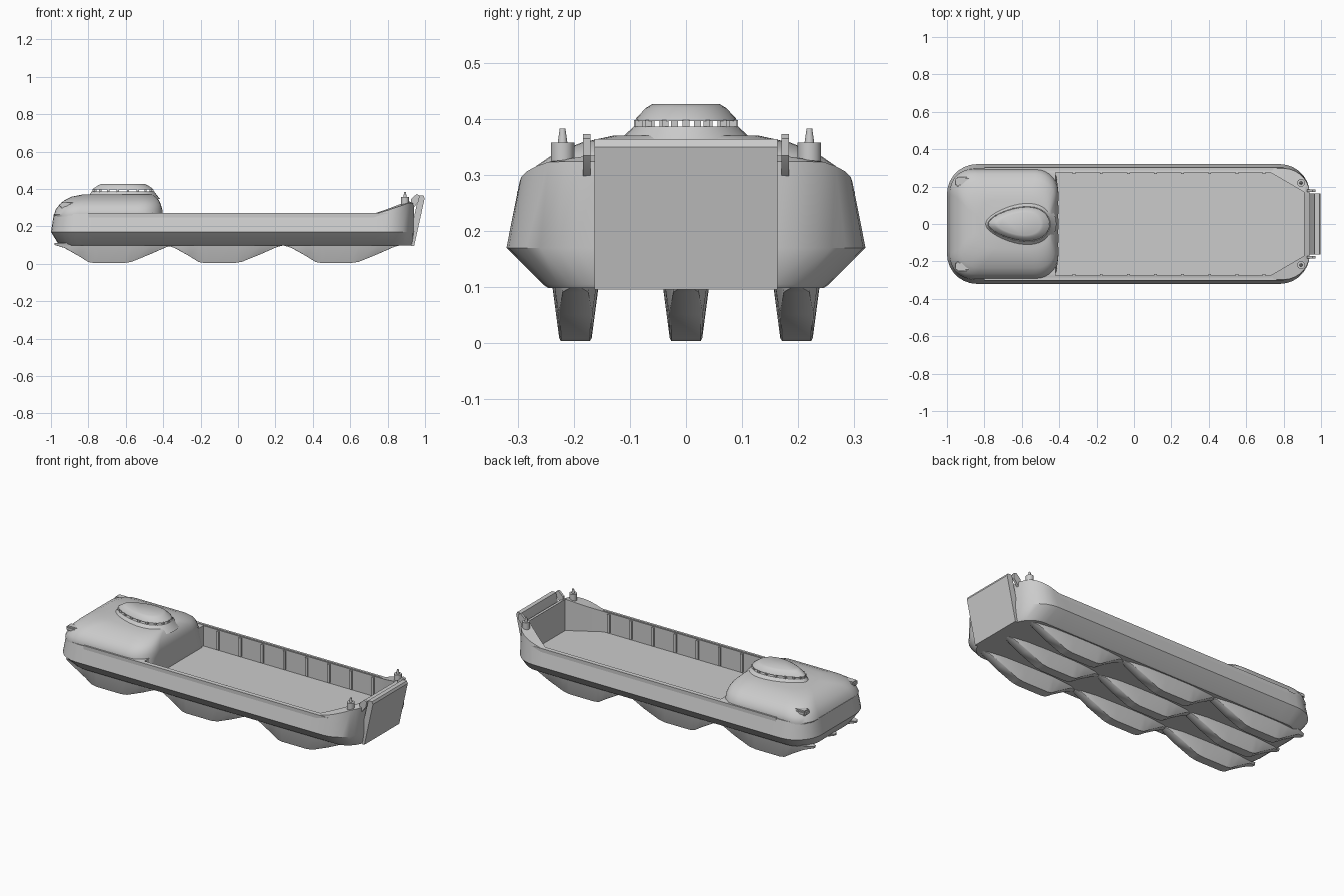
import bpy, bmesh, math
from mathutils import Vector

if "Cube" in bpy.data.objects:
    bpy.data.objects.remove(bpy.data.objects["Cube"])


def finish(name, bm, angle=32):
    bmesh.ops.remove_doubles(bm, verts=bm.verts, dist=0.0004)
    bmesh.ops.recalc_face_normals(bm, faces=bm.faces)
    me = bpy.data.meshes.new(name)
    bm.to_mesh(me)
    bm.free()
    ob = bpy.data.objects.new(name, me)
    bpy.context.collection.objects.link(ob)
    bpy.ops.object.select_all(action='DESELECT')
    ob.select_set(True)
    bpy.context.view_layer.objects.active = ob
    bpy.ops.object.shade_smooth_by_angle(angle=math.radians(angle))
    return ob


def loft(name, rings, angle=32):
    bm = bmesh.new()
    loops = [[bm.verts.new(p) for p in r] for r in rings]
    n = len(rings[0])
    for a, b in zip(loops, loops[1:]):
        for i in range(n):
            j = (i + 1) % n
            bm.faces.new((a[i], a[j], b[j], b[i]))
    bm.faces.new(loops[0])
    bm.faces.new(loops[-1])
    return finish(name, bm, angle)


def outline(z, x0, x1, hy, r, n=24, k=7):
    # rounded rectangle with evenly split sides
    corners = [(x1 - r, -hy + r, -90), (x1 - r, hy - r, 0), (x0 + r, hy - r, 90), (x0 + r, -hy + r, 180)]
    pts = []
    for c, (cx, cy, a0) in enumerate(corners):
        arc = [Vector((cx + r * math.cos(math.radians(a0 + 90 * i / k)),
                       cy + r * math.sin(math.radians(a0 + 90 * i / k)), z)) for i in range(k + 1)]
        nx, ny, na = corners[(c + 1) % 4]
        end = Vector((nx + r * math.cos(math.radians(na)), ny + r * math.sin(math.radians(na)), z))
        pts += arc + [arc[-1].lerp(end, i / n) for i in range(1, n)]
    return pts


def box(bm, c, s):
    vs = bmesh.ops.create_cube(bm, size=1)['verts']
    for v in vs:
        v.co = Vector(c) + Vector((v.co.x * s[0], v.co.y * s[1], v.co.z * s[2]))
    return vs


def prism(name, profile, y0, y1):
    # side profile (x, z) extruded across y
    return loft(name, [[(x, y, z) for x, z in profile] for y in (y0, y1)], 20)


# Hull with open cargo well and raised stern rim
def rise(x):
    return 0.065 * min(max((x - 0.74) / 0.17, 0), 1)


def well_point(p, z=None):
    x = min(max(p.x, -0.42), 0.91)
    lim = 0.275 - 0.105 * max(0, (x - 0.73) / 0.18)
    return Vector((x, min(max(p.y, -lim), lim), 0.27 + rise(x) if z is None else z))


rim = outline(0.265, -0.985, 0.94, 0.297, 0.14)
inner = [well_point(p) for p in rim]
for p in rim:
    p.z += rise(p.x) * 0.9
floor = [well_point(p, 0.15) for p in rim]
loft("hull", [outline(0.098, -0.95, 0.93, 0.245, 0.12),
              outline(0.105, -0.96, 0.935, 0.255, 0.13),
              outline(0.17, -1.0, 0.94, 0.32, 0.16),
              rim, inner, floor])

# Raised bow deckhouse
loft("bow_deckhouse", [outline(z, a, b, h, r) for z, a, b, h, r in (
    (0.14, -0.9, -0.415, 0.26, 0.005), (0.262, -0.984, -0.405, 0.294, 0.12),
    (0.29, -0.975, -0.405, 0.285, 0.12), (0.315, -0.955, -0.412, 0.268, 0.11),
    (0.338, -0.93, -0.422, 0.235, 0.1), (0.358, -0.89, -0.44, 0.185, 0.1),
    (0.37, -0.83, -0.455, 0.13, 0.09))], 40)


# Egg-shaped lookout turret: skirt, slit posts and roof
def egg(z, a, b, n=40):
    return [(-0.615 + a * math.cos(t), b * math.sin(t) * (1 + 0.3 * math.cos(t)), z)
            for t in (2 * math.pi * i / n for i in range(n))]


loft("turret_skirt", [egg(0.345, 0.2, 0.13), egg(0.368, 0.18, 0.108), egg(0.386, 0.167, 0.09)])
loft("turret_roof", [egg(0.396, 0.164, 0.087), egg(0.402, 0.158, 0.085), egg(0.42, 0.132, 0.068),
                     egg(0.426, 0.118, 0.058)], 40)
bm = bmesh.new()
for x, y, z in egg(0.391, 0.158, 0.084, 18):
    box(bm, (x, y, z), (0.012, 0.012, 0.014))
finish("turret_posts", bm)

# Stern loading ramp
prism("loading_ramp", [(0.925, 0.096), (0.942, 0.096), (0.998, 0.35), (0.992, 0.364), (0.966, 0.364), (0.93, 0.2)],
      -0.163, 0.163)

# Nine boat-shaped floats under the hull
stations = ((-0.29, 0.1, 0.008), (-0.24, 0.085, 0.028), (-0.16, 0.04, 0.036), (-0.11, 0.008, 0.04),
            (-0.08, 0.003, 0.041), (0.08, 0.003, 0.041), (0.12, 0.009, 0.04), (0.22, 0.05, 0.037),
            (0.31, 0.09, 0.025), (0.35, 0.1, 0.008))
for i, cx in enumerate((-0.69, -0.1, 0.525)):
    for j, cy in enumerate((-0.197, 0, 0.197)):
        rings = []
        for dx, z, w in stations:
            d = 0.112 - z
            low = w - 0.11 * d
            half = [(w + 0.004, 0.112), (w, 0.1 if z < 0.09 else 0.111), (low, z + 0.06 * d),
                    (low * 0.9, z + 0.01 * d)]
            sec = half + [(-y, h) for y, h in reversed(half)]
            rings.append([(cx + dx, cy + y, h) for y, h in sec])
        loft(f"float_{i}_{j}", rings, 40)

# Fittings repeated on both sides
for s, side in ((-1, "left"), (1, "right")):
    # ramp hinge plates
    prism(f"hinge_plate_{side}", [(0.925, 0.29), (0.94, 0.30), (0.968, 0.335), (0.97, 0.365), (0.955, 0.373),
                                  (0.925, 0.345)], s * 0.17, s * 0.184)
    # bollard with antenna spike
    bm = bmesh.new()
    for r1, r2, z0, z1 in ((0.021, 0.021, 0.315, 0.358), (0.009, 0.005, 0.355, 0.383)):
        vs = bmesh.ops.create_cone(bm, cap_ends=True, segments=14, radius1=r1, radius2=r2, depth=z1 - z0)['verts']
        bmesh.ops.translate(bm, verts=vs, vec=(0.893, s * 0.22, (z0 + z1) / 2))
    finish(f"bollard_{side}", bm)
    # ribs inside the cargo well
    bm = bmesh.new()
    for i in range(8):
        box(bm, (-0.32 + i * 0.145, s * 0.272, 0.21), (0.015, 0.012, 0.11))
    finish(f"well_ribs_{side}", bm)
    # bow mooring block
    bm = bmesh.new()
    vs = box(bm, (-0.88, s * 0.225, 0.312), (0.15, 0.05, 0.03))
    bmesh.ops.bevel(bm, geom=bm.edges[:], offset=0.008, segments=2, affect='EDGES')
    finish(f"mooring_block_{side}", bm)
    # rubbing strake
    bm = bmesh.new()
    box(bm, (0.0, s * 0.294, 0.258), (1.6, 0.014, 0.024))
    finish(f"side_rail_{side}", bm)
